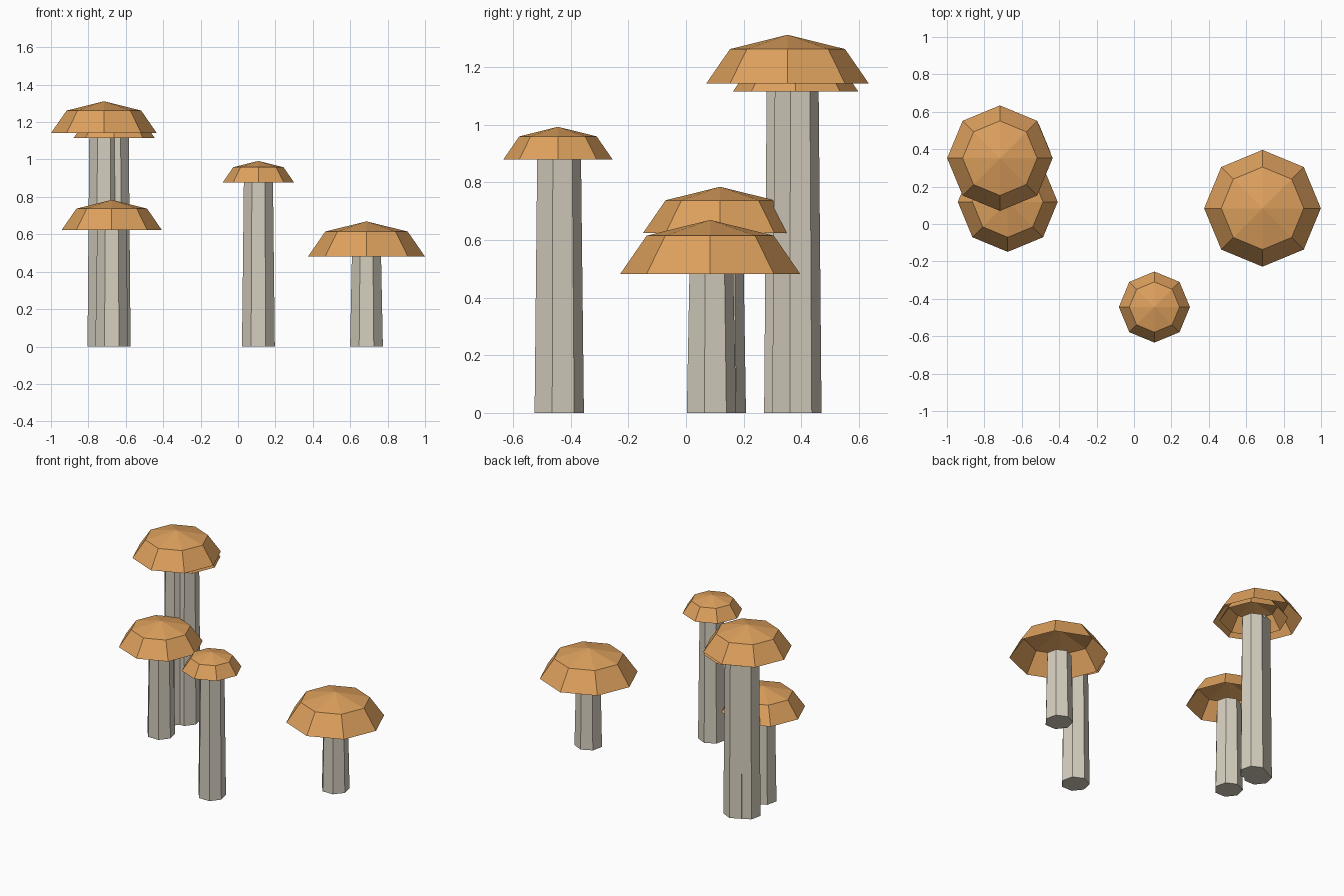
import bpy
import bmesh
from mathutils import Matrix, Vector

cube = bpy.data.objects.get("Cube")
if cube:
    bpy.data.objects.remove(cube, do_unlink=True)


def make_material(name, rgb):
    mat = bpy.data.materials.new(name)
    mat.use_nodes = True
    color = (*rgb, 1.0)
    mat.diffuse_color = color
    mat.node_tree.nodes["Principled BSDF"].inputs["Base Color"].default_value = color
    return mat


def finish(bm, name, mat, location):
    mesh = bpy.data.meshes.new(name)
    bm.to_mesh(mesh)
    bm.free()
    mesh.materials.append(mat)
    obj = bpy.data.objects.new(name, mesh)
    obj.location = location
    bpy.context.collection.objects.link(obj)
    return obj


cap_orange = make_material("cap_orange", (0.73, 0.355, 0.11))
stem_cream = make_material("stem_cream", (0.67, 0.62, 0.52))


def make_stem(name, x, y, height):
    # Seven-sided stem, slightly narrower at the top
    bm = bmesh.new()
    bmesh.ops.create_cone(bm, cap_ends=True, segments=7, radius1=0.09,
                          radius2=0.08, depth=height,
                          matrix=Matrix.Translation((0, 0, height / 2)))
    finish(bm, name, stem_cream, (x, y, 0))


def make_cap(name, x, y, height, radius):
    # Open, flattened half sphere
    bm = bmesh.new()
    bmesh.ops.create_uvsphere(bm, u_segments=8, v_segments=4, radius=radius)
    lower = [v for v in bm.verts if v.co.z < -0.01]
    bmesh.ops.delete(bm, geom=lower, context="VERTS")
    bmesh.ops.scale(bm, vec=Vector((1, 1, 0.6)), verts=bm.verts)
    finish(bm, name, cap_orange, (x, y, height))


# Name, x, y, stem height, cap radius
mushrooms = [
    ("tall_back", -0.717, 0.352, 1.142, 0.282),
    ("tall_hidden", -0.662, 0.38, 1.115, 0.217),
    ("middle_right", -0.675, 0.118, 0.624, 0.267),
    ("front", 0.109, -0.444, 0.878, 0.19),
    ("short_left", 0.687, 0.084, 0.482, 0.312),
]
for label, x, y, height, radius in mushrooms:
    make_stem(label + "_mushroom_stem", x, y, height)
    make_cap(label + "_mushroom_cap", x, y, height, radius)
